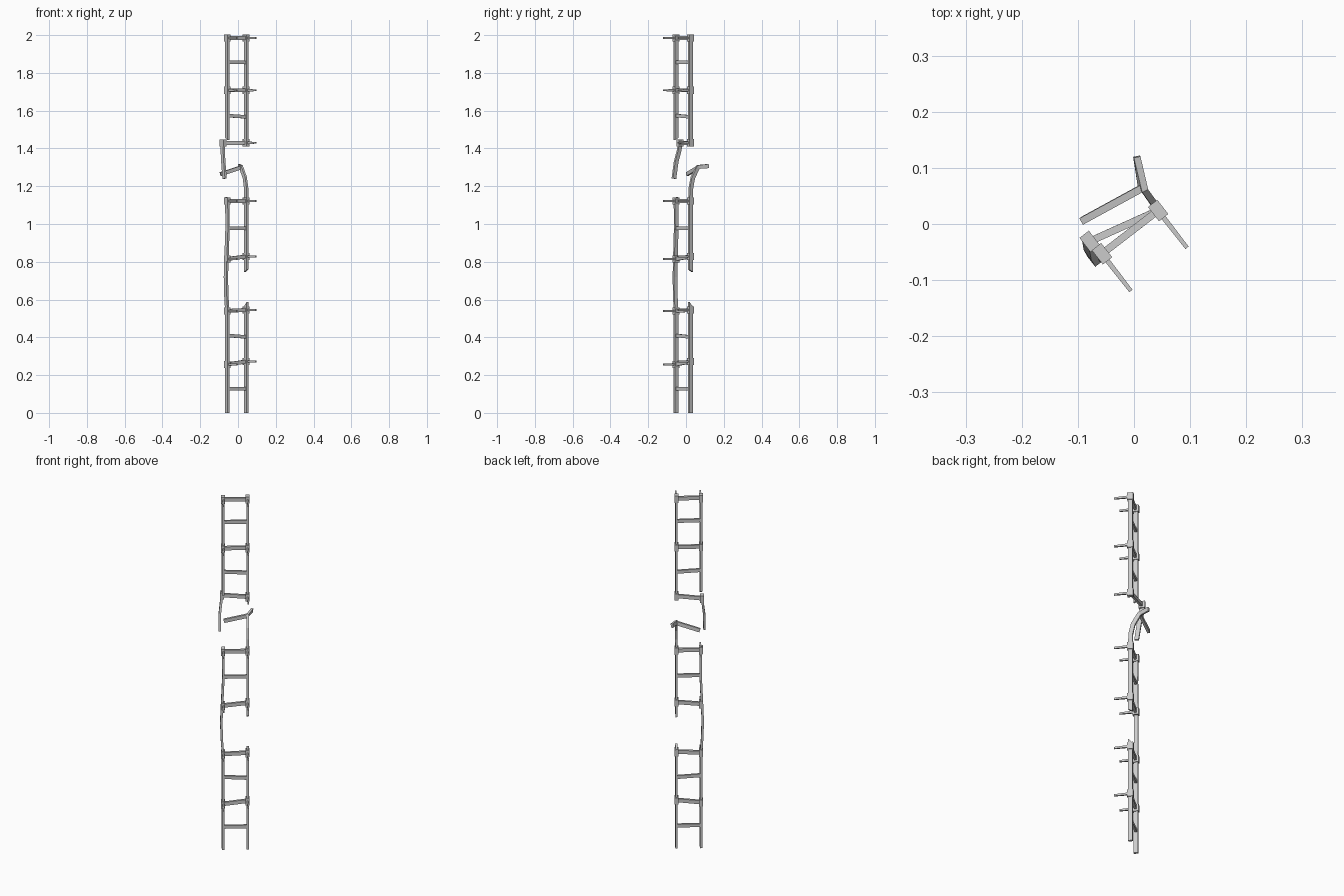
import bpy, bmesh
from mathutils import Vector

if "Cube" in bpy.data.objects:
    bpy.data.objects.remove(bpy.data.objects["Cube"])

U = Vector((0.79, 0.613, 0))      # across the ladder
V = Vector((0.613, -0.79, 0))     # towards the front of the ladder
L = Vector((-0.057, -0.053, 0))   # rail centres
R = Vector((0.043, 0.024, 0))
UP = Vector((0, 0, 1))


def bar(name, pts, w, d, side, cut0=0.0, cut1=0.0, taper=1.0):
    """Sweep a rectangle along pts; cut0/cut1 slant the broken ends."""
    pts = [Vector(p) for p in pts]
    n = len(pts)
    bm = bmesh.new()
    rings = []
    for i, p in enumerate(pts):
        t = (pts[min(i + 1, n - 1)] - pts[max(i - 1, 0)]).normalized()
        a = (side - t * side.dot(t)).normalized()
        b = t.cross(a)
        s = taper if i == n - 1 else 1.0
        slant = cut0 if i == 0 else cut1 if i == n - 1 else 0.0
        rings.append([bm.verts.new(p + a * x * w * s / 2 + b * y * d * s / 2 + t * y * slant)
                      for x, y in ((-1, -1), (1, -1), (1, 1), (-1, 1))])
    for r, q in zip(rings, rings[1:]):
        for k in range(4):
            bm.faces.new((r[k], r[(k + 1) % 4], q[(k + 1) % 4], q[k]))
    bm.faces.new(rings[0][::-1])
    bm.faces.new(rings[-1])
    bmesh.ops.recalc_face_normals(bm, faces=bm.faces)
    me = bpy.data.meshes.new(name)
    bm.to_mesh(me)
    bm.free()
    ob = bpy.data.objects.new(name, me)
    bpy.context.collection.objects.link(ob)
    return ob


def rail(name, pts, cut0=0.0, cut1=0.0):
    bar(name, pts, 0.012, 0.022, U, cut0, cut1)


def at(base, z, du=0.0, dv=0.0):
    return base + U * du + V * dv + UP * z


def bracket(p, pin=True):
    bar("rail_bracket", [p - UP * 0.019, p + UP * 0.019], 0.021, 0.032, U)
    if pin:
        bar("hook_pin", [p + V * 0.01, p + V * 0.084], 0.009, 0.012, U, taper=0.8)


def rung(name, a, b, w, h):
    bar(name, [a, b], w, h, V)


# Left rail: lower warped length, loose bent piece, upper length
rail("left_rail_lower", [at(L, 0), at(L, 0.54), at(L, 0.62, -0.006), at(L, 0.72, -0.009),
                         at(L, 0.82, -0.005), at(L, 0.98, 0.002), at(L, 1.08, 0.001),
                         at(L, 1.14, -0.002)], cut1=0.004)
rail("left_rail_bent", [(-0.079, -0.029, 1.44), (-0.081, -0.036, 1.39),
                        (-0.078, -0.052, 1.33), (-0.071, -0.064, 1.24)], cut0=0.003)
rail("left_rail_upper", [at(L, 1.45), at(L, 2.0)], cut0=0.006)

# Right rail: three lengths, the middle one folded over at the top
rail("right_rail_lower", [at(R, 0), at(R, 0.575)], cut1=-0.012)
rail("right_rail_middle", [at(R, 0.752), at(R, 1.12), (0.043, 0.026, 1.19),
                           (0.036, 0.036, 1.245), (0.016, 0.064, 1.302),
                           (0.005, 0.12, 1.307)], cut0=-0.006)
rail("right_rail_upper", [at(R, 1.415), at(R, 2.0)])

# Main rungs with brackets and hook pins (left height, right height)
for zl, zr in ((0.257, 0.272), (0.54, 0.545), (0.815, 0.828), (1.122, 1.122),
               (1.708, 1.708), (1.984, 1.984)):
    a, b = at(L, zl), at(R, zr)
    rung("main_rung", a, b, 0.013, 0.02)
    bracket(a)
    bracket(b)

# Sprung rung above the break
a, b = Vector((-0.079, -0.031, 1.428)), at(R, 1.43)
rung("sprung_rung", a, b, 0.013, 0.02)
bracket(a, pin=False)
bracket(b)

# Light rungs in between
for zl, zr in ((0.127, 0.127), (0.41, 0.402), (0.978, 0.978), (1.574, 1.567), (1.857, 1.855)):
    rung("light_rung", at(L, zl), at(R, zr), 0.012, 0.018)

# Loose rung hanging from the folded rail
rung("loose_rung", Vector((-0.092, 0.006, 1.264)), Vector((0.018, 0.066, 1.3)), 0.013, 0.02)
